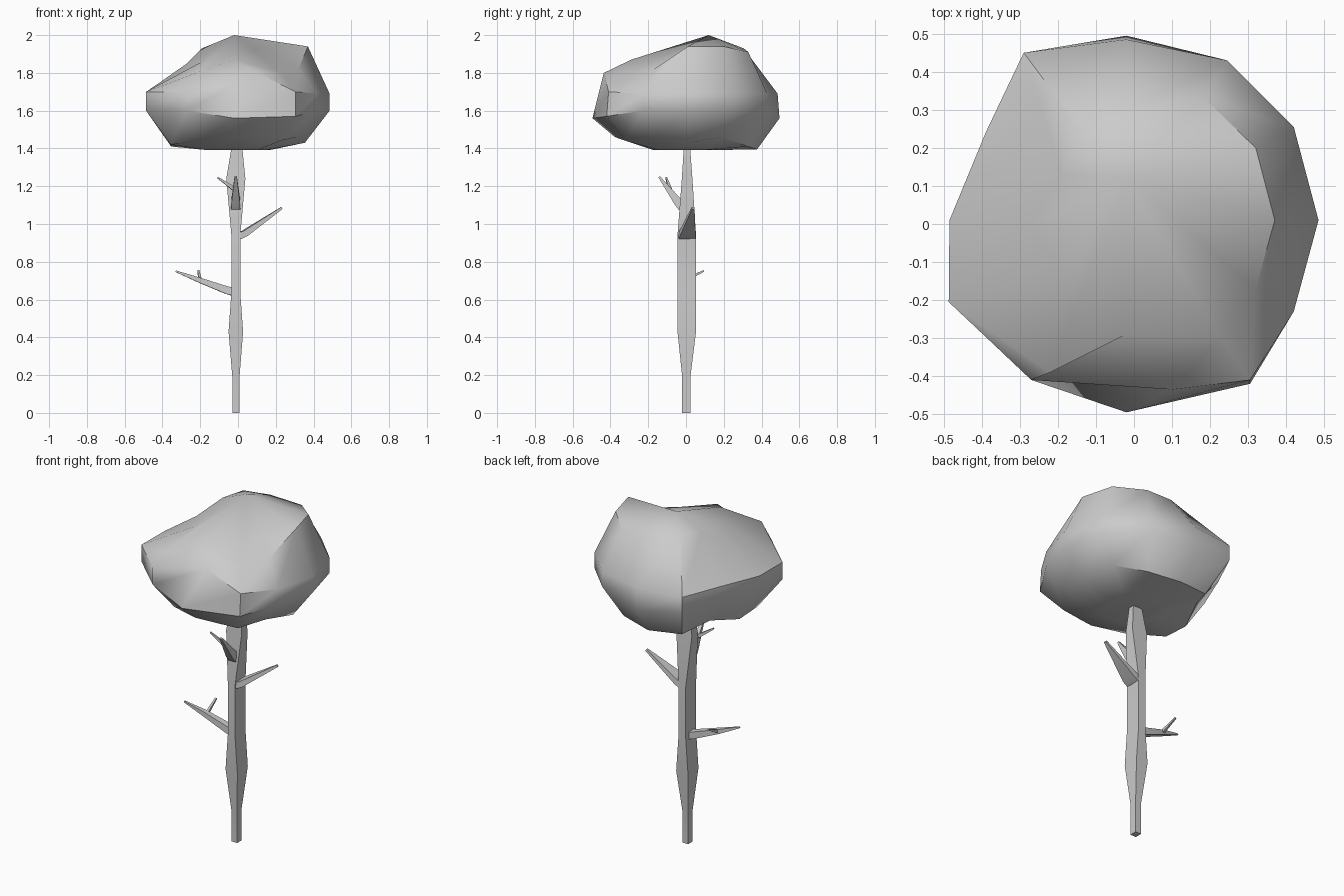
import bpy, bmesh, math
from mathutils import Vector


def loft(name, rings, apex=None, angle=35):
    """Skin a stack of equal-length rings, capped at both ends (or fanned to an apex)."""
    bm = bmesh.new()
    rows = [[bm.verts.new(p) for p in ring] for ring in rings]
    n = len(rows[0])
    for a, b in zip(rows, rows[1:]):
        for i in range(n):
            j = (i + 1) % n
            bm.faces.new((a[i], a[j], b[j], b[i]))
    bm.faces.new(rows[0][::-1])
    if apex:
        tip = bm.verts.new(apex)
        for i in range(n):
            bm.faces.new((rows[-1][i], rows[-1][(i + 1) % n], tip))
    else:
        bm.faces.new(rows[-1])
    bmesh.ops.recalc_face_normals(bm, faces=bm.faces)
    mesh = bpy.data.meshes.new(name)
    bm.to_mesh(mesh)
    bm.free()
    obj = bpy.data.objects.new(name, mesh)
    bpy.context.collection.objects.link(obj)
    bpy.ops.object.select_all(action='DESELECT')
    obj.select_set(True)
    bpy.context.view_layer.objects.active = obj
    bpy.ops.object.shade_smooth_by_angle(angle=math.radians(angle))
    return obj


def branch(name, sections):
    """Four-sided branch; each section is (centre, half width, half height)."""
    pts = [Vector(s[0]) for s in sections]
    d = (pts[-1] - pts[0]).normalized()
    side = d.cross(Vector((0, 0, 1))).normalized()
    up = side.cross(d)
    rings = [[p + side * w * a + up * h * b
              for a, b in ((-1, -1), (1, -1), (1, 1), (-1, 1))]
             for p, (_, w, h) in zip(pts, sections)]
    return loft(name, rings)


# Trunk: square profile given as z, x min, x max, y min, y max
profile = [
    (0.00, -0.03, 0.008, -0.02, 0.023),
    (0.19, -0.03, 0.008, -0.02, 0.023),
    (0.43, -0.05, 0.027, -0.045, 0.053),
    (0.64, -0.035, 0.012, -0.045, 0.053),
    (0.94, -0.035, 0.012, -0.045, 0.053),
    (1.24, -0.062, 0.039, -0.022, 0.034),
    (1.43, -0.03, 0.02, -0.01, 0.02),
]
loft("trunk", [[(a, c, z), (b, c, z), (b, d, z), (a, d, z)]
               for z, a, b, c, d in profile])

# Branches and their twigs
branch("left_branch", [((-0.02, 0.0, 0.64), 0.025, 0.022),
                       ((-0.06, 0.0, 0.65), 0.022, 0.02),
                       ((-0.21, -0.01, 0.705), 0.015, 0.013),
                       ((-0.33, -0.03, 0.75), 0.004, 0.004)])
branch("left_twig", [((-0.2, -0.01, 0.70), 0.008, 0.01),
                     ((-0.21, 0.095, 0.752), 0.005, 0.004)])
branch("right_branch", [((0.0, 0.005, 0.935), 0.045, 0.018),
                        ((0.035, 0.008, 0.95), 0.042, 0.017),
                        ((0.232, 0.038, 1.085), 0.007, 0.006)])
branch("front_branch", [((-0.012, -0.02, 1.09), 0.024, 0.024),
                        ((-0.012, -0.045, 1.12), 0.023, 0.022),
                        ((-0.012, -0.142, 1.25), 0.006, 0.005)])
branch("front_twig", [((-0.012, -0.085, 1.18), 0.009, 0.011),
                      ((-0.108, -0.105, 1.246), 0.004, 0.004)])

# Crown: twelve-sided irregular rings fanned to a peak
rim = [(0.485, 0.01, 1.69), (0.42, 0.255, 1.69), (0.245, 0.43, 1.69),
       (-0.02, 0.485, 1.69), (-0.29, 0.45, 1.69), (-0.39, 0.24, 1.70),
       (-0.485, 0.01, 1.70), (-0.487, -0.205, 1.70), (-0.27, -0.41, 1.70),
       (0.1, -0.435, 1.80), (0.305, -0.41, 1.70), (0.42, -0.23, 1.69)]
shoulder = [(0.37, 0.01, 1.94), (0.32, 0.2, 1.94), (0.185, 0.33, 1.91),
            (0.0, 0.305, 1.93), (-0.14, 0.25, 1.94), (-0.19, 0.13, 1.93),
            (-0.27, 0.0, 1.85), (-0.19, -0.13, 1.86), (-0.22, -0.39, 1.80),
            (-0.02, -0.29, 1.87), (0.23, -0.3, 1.80), (0.32, -0.17, 1.82)]
lower = [(x, y, 1.60) for x, y, z in rim]
lower[3] = (-0.02, 0.495, 1.56)
lower[9] = (-0.02, -0.495, 1.56)
lower[10] = (0.305, -0.42, 1.57)
under_z = [1.43, 1.46, 1.41, 1.395, 1.41, 1.45, 1.41, 1.42, 1.45, 1.46, 1.44, 1.46]
under = [(x * 0.73, y * 0.76, z) for (x, y, _), z in zip(lower, under_z)]
base = [(x * 0.35, y * 0.35, 1.392) for x, y, _ in lower]
loft("crown", [base, under, lower, rim, shoulder], apex=(-0.02, 0.12, 2.0), angle=40)
